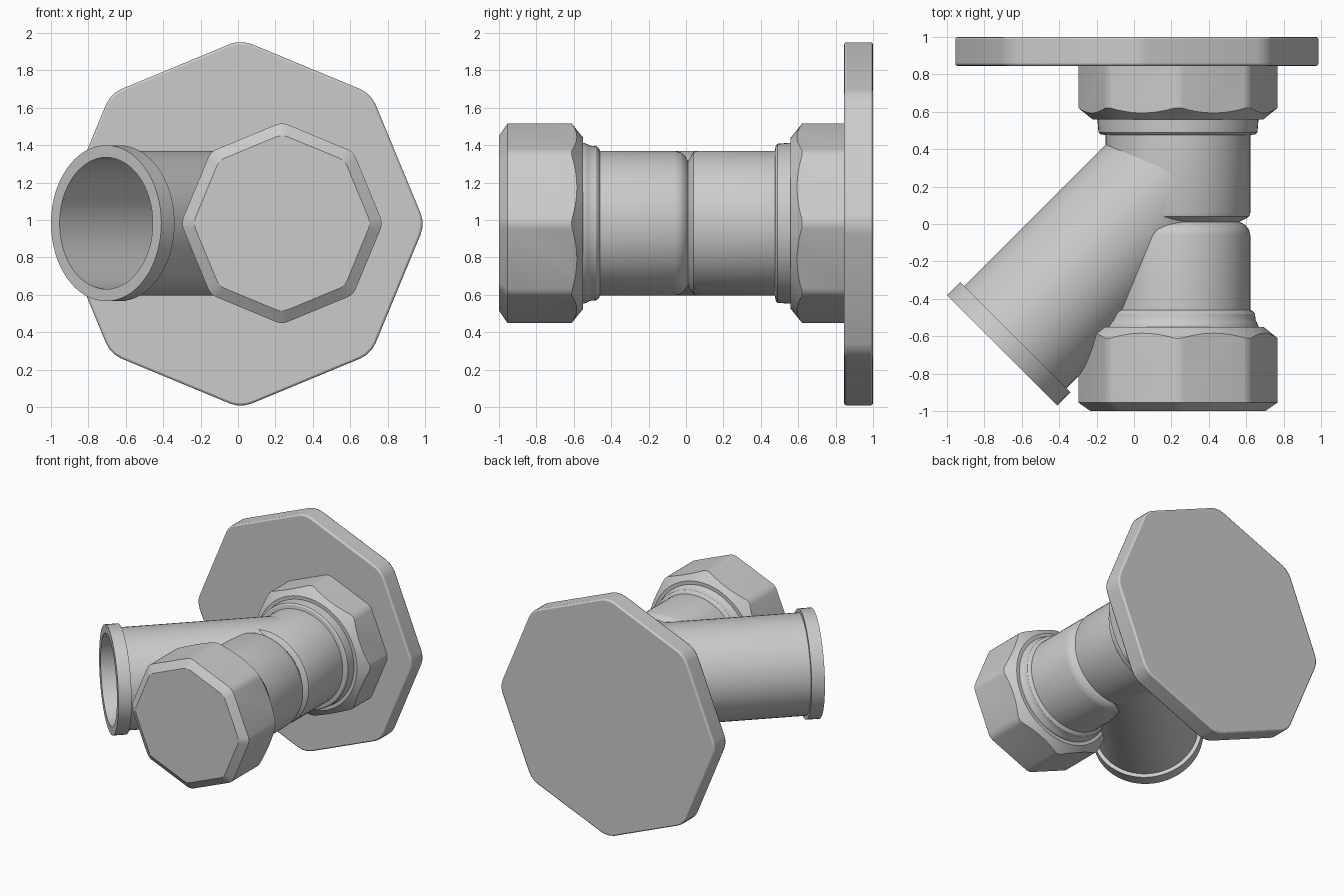
import bpy, bmesh, math
from mathutils import Matrix, Vector

if "Cube" in bpy.data.objects:
    bpy.data.objects.remove(bpy.data.objects["Cube"])

CX, CZ = 0.235, 0.983          # main pipe axis (runs along y)
R = 0.387                      # pipe radius


def lathe(name, profile, steps=64, origin=(CX, 0, CZ), turn=0.0, corner=0.0):
    """Revolve (radius, y) points round the local y axis; optionally round the corners."""
    bm = bmesh.new()
    rings = []
    for r, y in profile:
        if r == 0:
            rings.append([bm.verts.new((0, y, 0))] * steps)
        else:
            rings.append([bm.verts.new((r * math.cos(2 * math.pi * i / steps), y,
                                        r * math.sin(2 * math.pi * i / steps)))
                          for i in range(steps)])
    for a, b in zip(rings, rings[1:]):
        for i in range(steps):
            j = (i + 1) % steps
            bm.faces.new(dict.fromkeys((a[i], a[j], b[j], b[i])))
    bmesh.ops.recalc_face_normals(bm, faces=bm.faces)
    caps = [v for v in bm.verts if abs(v.co.x) + abs(v.co.z) < 1e-6]
    if steps == 8:
        bmesh.ops.dissolve_verts(bm, verts=caps)
    if corner:
        edges = [e for e in bm.edges
                 if abs((e.verts[0].co - e.verts[1].co).normalized().y) > 0.3]
        bmesh.ops.bevel(bm, geom=edges, offset=corner, segments=3, profile=0.5,
                        affect='EDGES', clamp_overlap=True)
    bm.transform(Matrix.Translation(Vector(origin)) @ Matrix.Rotation(turn, 4, 'Z'))
    me = bpy.data.meshes.new(name)
    bm.to_mesh(me)
    bm.free()
    ob = bpy.data.objects.new(name, me)
    bpy.context.collection.objects.link(ob)
    return ob


def select(ob):
    bpy.ops.object.select_all(action='DESELECT')
    ob.select_set(True)
    bpy.context.view_layer.objects.active = ob


def boolean(ob, cutter, op):
    select(ob)
    m = ob.modifiers.new("cut", 'BOOLEAN')
    m.operation, m.object, m.solver = op, cutter, 'EXACT'
    bpy.ops.object.modifier_apply(modifier=m.name)


# wall plate
plate = lathe("wall_plate", [(0, 0.845), (0.985, 0.845), (0.985, 1.0), (0, 1.0)], 8,
              origin=(0.015, 0, 0.98), corner=0.06)
bev = plate.modifiers.new("rim", 'BEVEL')
bev.width, bev.segments, bev.limit_method, bev.angle_limit = 0.012, 2, 'ANGLE', 0.8

# main pipe with collars and the groove between its two halves
half_front = [(0, -0.60), (0.43, -0.60), (0.43, -0.545), (0.422, -0.525), (0.415, -0.515),
              (0.412, -0.48), (0.40, -0.465), (R, -0.46), (R, -0.06), (0.38, -0.03),
              (0.36, -0.005), (0.33, 0.012)]
half_back = [(0.36, 0.027), (0.38, 0.04), (R, 0.06), (R, 0.475), (0.415, 0.48),
             (0.425, 0.49), (0.43, 0.55), (0.43, 0.60), (0, 0.60)]
pipe = lathe("main_pipe", half_front + half_back)

# nuts: octagonal prisms trimmed by a cone on the pipe side
front_nut = lathe("front_nut", [(0, -1.0), (0.475, -1.0), (0.54, -0.955),
                                (0.54, -0.55), (0, -0.55)], 8, corner=0.03)
back_nut = lathe("back_nut", [(0, 0.56), (0.54, 0.56), (0.54, 0.86), (0, 0.86)], 8,
                 corner=0.03)
for nut, s, tip, wide, end in ((front_nut, -1, 0.54, 0.615, 1.2),
                               (back_nut, 1, 0.55, 0.625, 1.2)):
    cone = lathe("nut_cone", [(0, s * tip), (0.445, s * tip), (0.538, s * wide),
                              (0.70, s * (wide + 0.13)), (0.70, s * end), (0, s * end)])
    boolean(nut, cone, 'INTERSECT')
    bpy.data.objects.remove(cone)

# angled branch: open tube with a lip; local y runs from the mouth into the pipe
MOUTH = (-0.705, -0.675, CZ)
branch = lathe("branch_pipe", [(0, 1.05), (0.352, 1.05), (0.352, 0), (0.417, 0),
                               (0.417, 0.10), (R, 0.10), (R, 1.30), (0, 1.30)],
               origin=MOUTH, turn=-math.pi / 4)

# clear the bore where the other parts cross it
bore = lathe("bore", [(0, -0.2), (0.36, -0.2), (0.36, 1.10), (0, 1.10)],
             origin=MOUTH, turn=-math.pi / 4)
for ob in (pipe, front_nut):
    boolean(ob, bore, 'DIFFERENCE')
bpy.data.objects.remove(bore)

for ob in (plate, pipe, front_nut, back_nut, branch):
    select(ob)
    bpy.ops.object.shade_smooth_by_angle(angle=math.radians(32 if ob in (pipe, branch) else 20))
